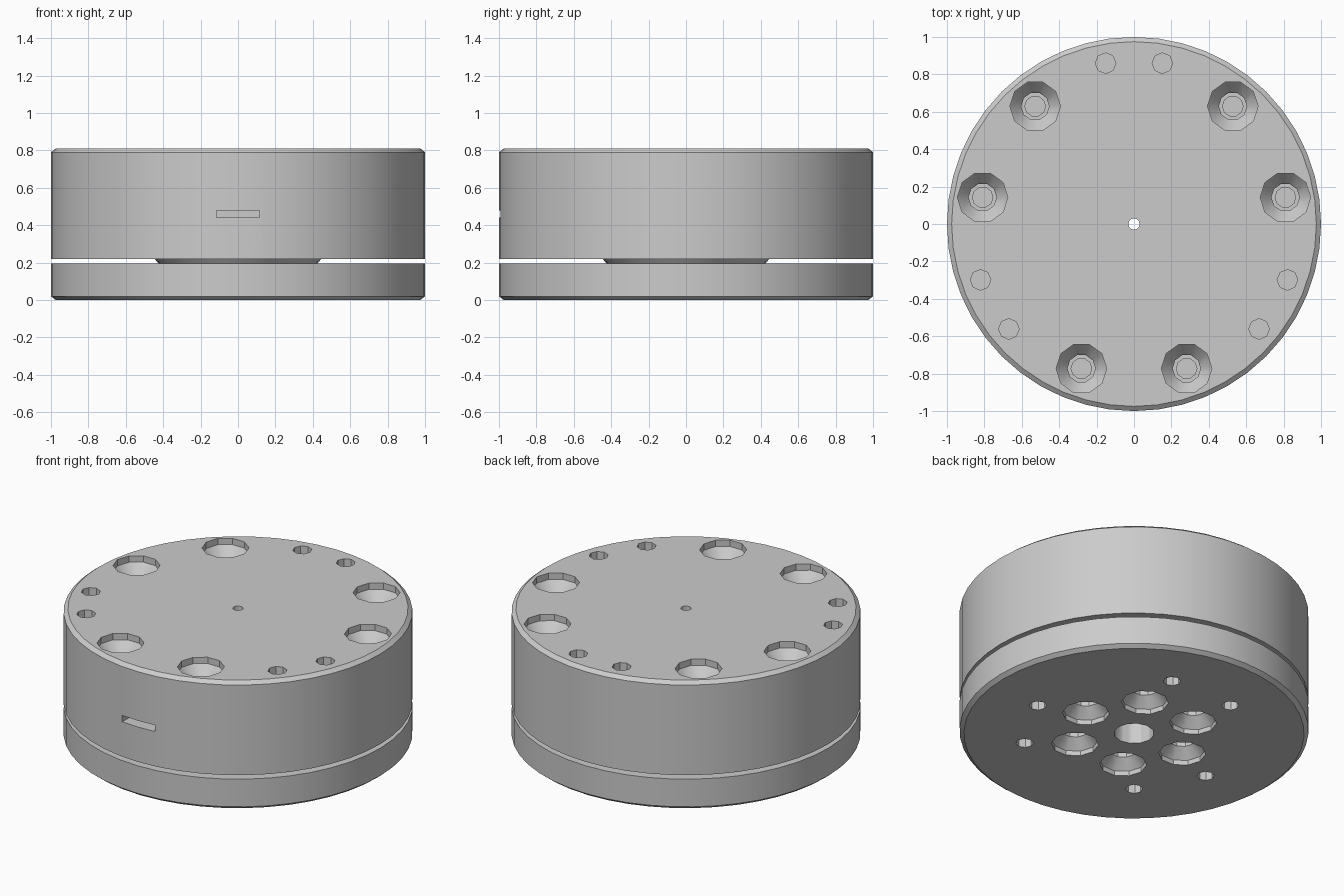
import bpy, bmesh
from math import sin, cos, radians, tau

cube = bpy.data.objects.get("Cube")
if cube:
    bpy.data.objects.remove(cube, do_unlink=True)

GRAY = (0.6, 0.6, 0.6, 1)
metal = bpy.data.materials.new("plain gray metal")
metal.use_nodes = True
metal.diffuse_color = GRAY
metal.node_tree.nodes["Principled BSDF"].inputs["Base Color"].default_value = GRAY


def lathe(bm, profile, sides, x=0, y=0):
    """Spin a closed (radius, z) profile around a vertical axis at x, y."""
    rings = []
    for r, z in profile:
        count = sides if r > 0 else 1
        rings.append([bm.verts.new((x + r * cos(tau * i / sides),
                                    y + r * sin(tau * i / sides), z))
                      for i in range(count)])
    for a, b in zip(rings, rings[1:]):
        for i in range(sides):
            j = (i + 1) % sides
            corners = [a[i % len(a)], a[j % len(a)], b[j % len(b)], b[i % len(b)]]
            bm.faces.new(list(dict.fromkeys(corners)))


def finish(name, bm):
    bmesh.ops.dissolve_limit(bm, angle_limit=0.001, verts=bm.verts, edges=bm.edges)
    bmesh.ops.recalc_face_normals(bm, faces=bm.faces)
    mesh = bpy.data.meshes.new(name)
    bm.to_mesh(mesh)
    bm.free()
    mesh.materials.append(metal)
    obj = bpy.data.objects.new(name, mesh)
    bpy.context.collection.objects.link(obj)
    return obj


def part(name, profile, sides=48):
    bm = bmesh.new()
    lathe(bm, profile, sides)
    return finish(name, bm)


def holes(bm, profile, sides, radius, angles):
    for a in angles:
        lathe(bm, profile, sides, radius * cos(radians(a)), radius * sin(radians(a)))


def cut(obj, cutter):
    mod = obj.modifiers.new("cut", 'BOOLEAN')
    mod.operation = 'DIFFERENCE'
    mod.solver = 'EXACT'
    mod.object = cutter
    bpy.ops.object.select_all(action='DESELECT')
    bpy.context.view_layer.objects.active = obj
    obj.select_set(True)
    bpy.ops.object.modifier_apply(modifier=mod.name)


def pairs(middle, spread):
    return [middle + 120 * k + s * spread for k in range(3) for s in (-1, 1)]


# Stacked round parts: base plate, neck, housing and cap
base = part("base_plate", [(0, 0), (0.975, 0), (1, 0.02), (1, 0.195), (0, 0.195)])
neck = part("neck", [(0, 0.19), (0.42, 0.19), (0.45, 0.225), (0, 0.225)], 32)
housing = part("housing", [(0, 0.22), (1, 0.22), (1, 0.48), (0, 0.48)])
cap = part("cap", [(0, 0.48), (1, 0.48), (1, 0.79), (0.975, 0.81), (0, 0.81)])

# Countersunk screw holes, dowel holes and centre hole seen on the cap
bm = bmesh.new()
holes(bm, [(0, 0.3), (0.055, 0.3), (0.055, 0.465), (0.075, 0.465), (0.075, 0.70),
           (0.135, 0.77), (0.135, 0.85), (0, 0.85)], 10, 0.822, pairs(30, 20))
holes(bm, [(0, 0.68), (0.055, 0.68), (0.055, 0.85), (0, 0.85)], 8, 0.873, pairs(90, 10))
lathe(bm, [(0, -0.1), (0.115, -0.1), (0.115, 0.3), (0.03, 0.3), (0.03, 0.85), (0, 0.85)], 12)
top_cutter = finish("top_hole_cutter", bm)

# Countersunk ring and dowel holes under the base plate
bm = bmesh.new()
holes(bm, [(0, -0.1), (0.135, -0.1), (0.135, 0.03), (0.075, 0.09), (0.075, 0.18),
           (0, 0.18)], 10, 0.36, range(0, 360, 60))
holes(bm, [(0, -0.1), (0.05, -0.1), (0.05, 0.14), (0, 0.14)], 8, 0.637, pairs(90, 20))
bottom_cutter = finish("bottom_hole_cutter", bm)

# Cable slot in the front of the housing
bm = bmesh.new()
bmesh.ops.create_cube(bm, size=1)
bmesh.ops.scale(bm, vec=(0.23, 0.3, 0.1), verts=bm.verts)
bmesh.ops.translate(bm, vec=(0, -1, 0.49), verts=bm.verts)
slot_cutter = finish("slot_cutter", bm)

for obj in (base, neck, housing, cap):
    cut(obj, top_cutter)
cut(base, bottom_cutter)
cut(housing, slot_cutter)

for cutter in (top_cutter, bottom_cutter, slot_cutter):
    bpy.data.objects.remove(cutter, do_unlink=True)

# Smooth round walls with crisp rims
bpy.ops.object.select_all(action='DESELECT')
for obj in (base, neck, housing, cap):
    obj.select_set(True)
bpy.context.view_layer.objects.active = cap
bpy.ops.object.shade_smooth_by_angle(angle=radians(30))
